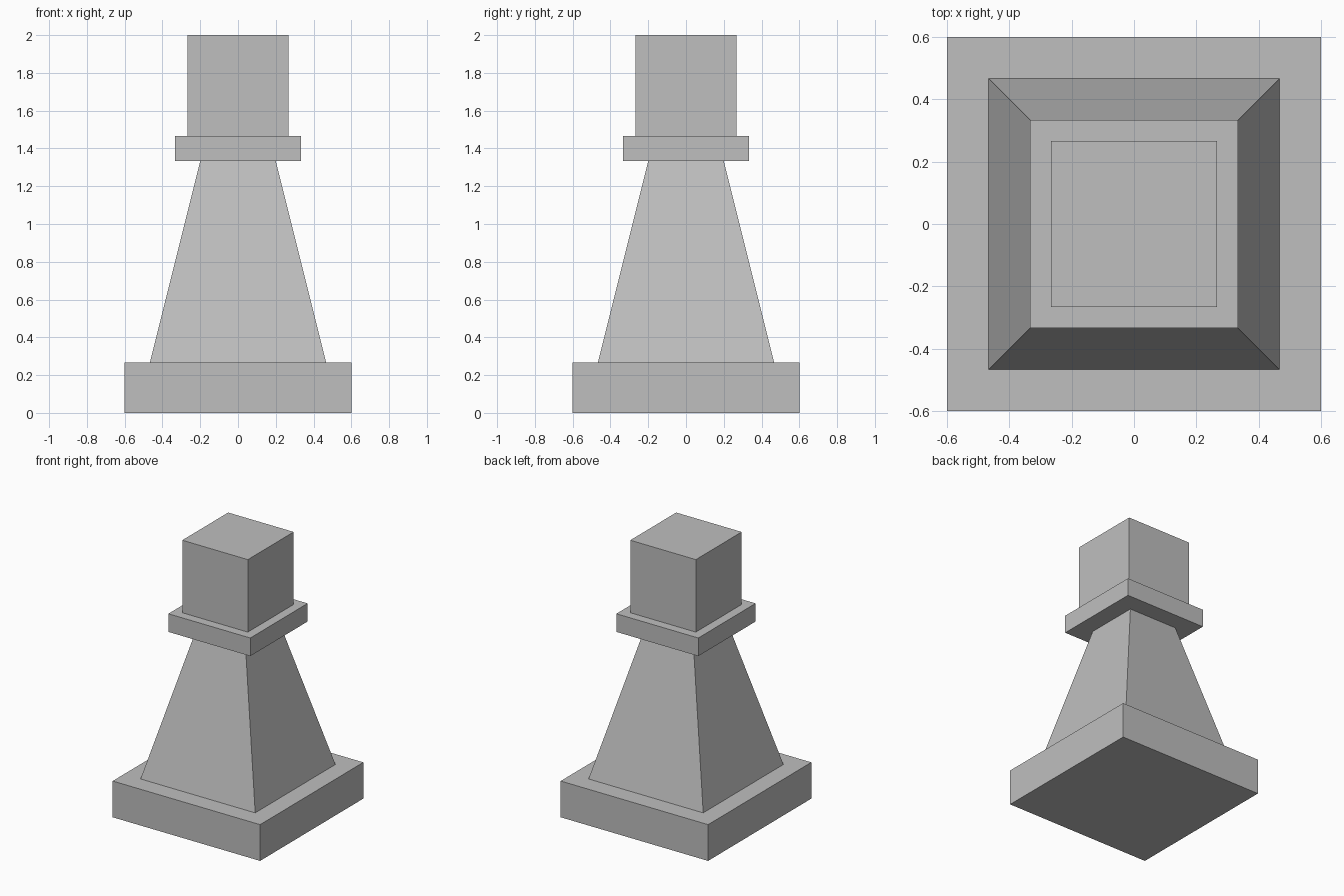
import bpy
import bmesh

cube = bpy.data.objects.get("Cube")
if cube:
    bpy.data.objects.remove(cube, do_unlink=True)

# One plain grey for the whole piece
GREY = (0.52, 0.52, 0.52, 1.0)
grey = bpy.data.materials.new("grey")
grey.use_nodes = True
grey.diffuse_color = GREY
grey.node_tree.nodes["Principled BSDF"].inputs["Base Color"].default_value = GREY


def square_block(name, z0, z1, bottom, top):
    """Square block from z0 to z1 with the given half widths."""
    bm = bmesh.new()
    bmesh.ops.create_cube(bm, size=2)
    for v in bm.verts:
        half = top if v.co.z > 0 else bottom
        v.co.x *= half
        v.co.y *= half
        v.co.z = z1 if v.co.z > 0 else z0
    mesh = bpy.data.meshes.new(name)
    bm.to_mesh(mesh)
    bm.free()
    mesh.materials.append(grey)
    obj = bpy.data.objects.new(name, mesh)
    bpy.context.collection.objects.link(obj)
    return obj


# Stacked parts, from the floor up
U = 1 / 15
square_block("base", 0, 4 * U, 9 * U, 9 * U)
square_block("tapered_body", 4 * U, 20 * U, 7 * U, 3 * U)
square_block("collar", 20 * U, 22 * U, 5 * U, 5 * U)
square_block("head", 22 * U, 30 * U, 4 * U, 4 * U)
